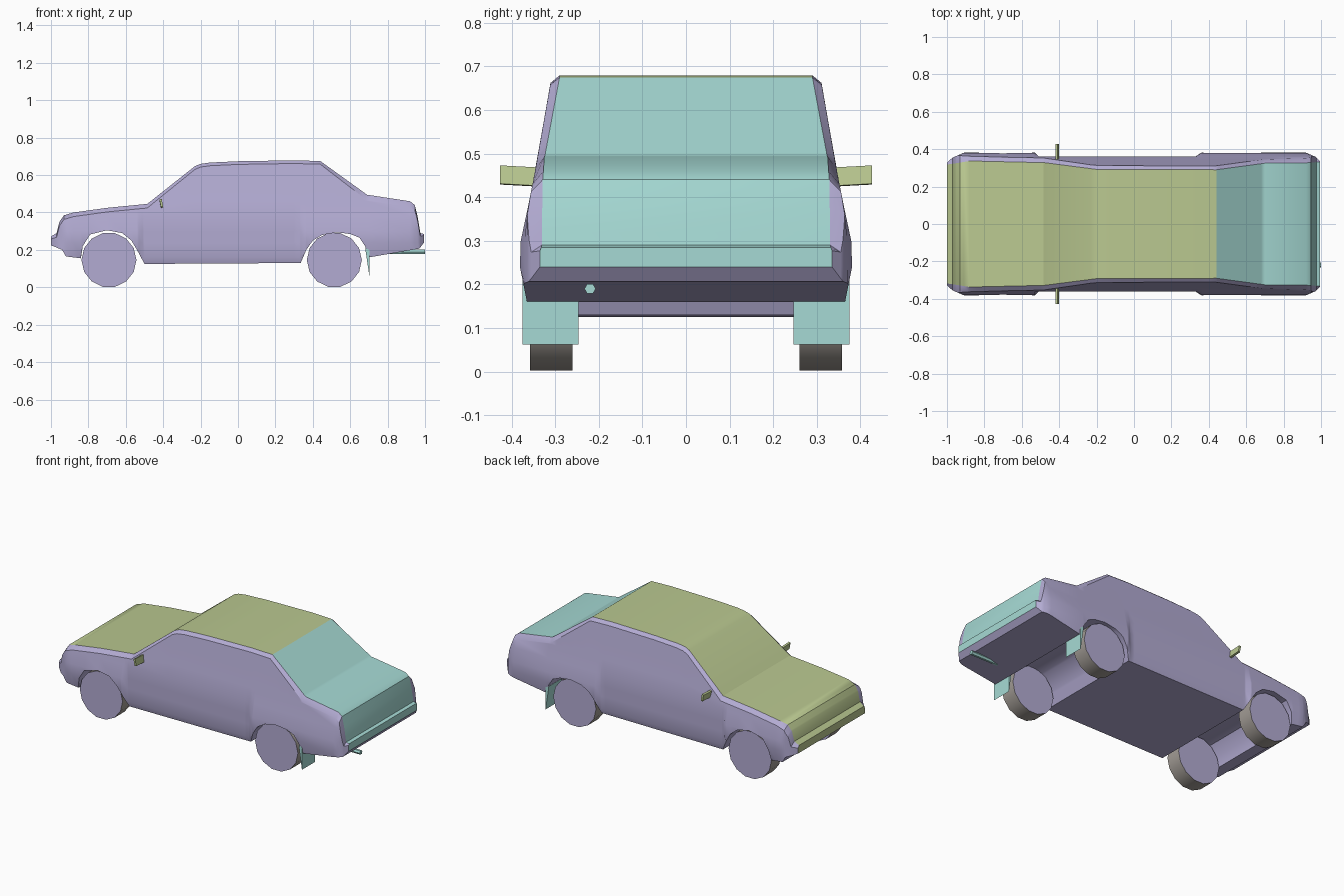
import bpy, bmesh, math

if "Cube" in bpy.data.objects:
    bpy.data.objects.remove(bpy.data.objects["Cube"])

def mat(name, c):
    m = bpy.data.materials.new(name)
    m.diffuse_color = (*c, 1)
    m.use_nodes = True
    m.node_tree.nodes["Principled BSDF"].inputs["Base Color"].default_value = m.diffuse_color
    return m

LAV = mat("lavender", (0.45, 0.41, 0.65))
OLIVE = mat("olive green", (0.49, 0.58, 0.28))
TEAL = mat("teal", (0.38, 0.70, 0.66))
TREAD = mat("tyre grey", (0.36, 0.33, 0.30))

def lerp(table, x):
    if x <= table[0][0]:
        return table[0][1]
    for (a, va), (b, vb) in zip(table, table[1:]):
        if x <= b:
            return va + (vb - va) * (x - a) / (b - a)
    return table[-1][1]

def finish(name, bm, mats, smooth=None):
    bmesh.ops.recalc_face_normals(bm, faces=bm.faces)
    me = bpy.data.meshes.new(name)
    bm.to_mesh(me)
    bm.free()
    for m in mats:
        me.materials.append(m)
    ob = bpy.data.objects.new(name, me)
    bpy.context.collection.objects.link(ob)
    if smooth:
        bpy.ops.object.select_all(action='DESELECT')
        bpy.context.view_layer.objects.active = ob
        ob.select_set(True)
        bpy.ops.object.shade_smooth_by_angle(angle=math.radians(smooth))
    return ob

# Body outline: upper and lower edge heights along the length
TOP = [(-1, .272), (-.97, .29), (-.955, .35), (-.93, .385), (-.88, .4), (-.7, .425),
       (-.485, .446), (-.23, .648), (-.2, .66), (-.15, .667), (0, .674), (.3, .679),
       (.44, .675), (.69, .495), (.92, .46), (.945, .44), (.96, .38), (.975, .29), (.995, .285)]
LOW = [(-1, .225), (-.94, .2), (-.92, .165), (-.84, .155), (-.83, .22), (-.79, .283),
       (-.7, .305), (-.62, .29), (-.57, .25), (-.54, .2), (-.5, .125), (.335, .13),
       (.365, .2), (.4, .25), (.45, .28), (.53, .294), (.6, .285), (.65, .265),
       (.68, .22), (.7, .16), (.97, .207), (.995, .24)]
# Widths: by height, by position along the car, and of the top panel
SIDE = [(.125, .35), (.16, .365), (.24, .381), (.3, .379), (.38, .362), (.46, .346), (.66, .311)]
PLAN = [(-1, .328), (-.97, .355), (-.91, .381), (-.53, .381), (-.51, .362), (.33, .362),
        (.36, .381), (.92, .381), (.97, .36), (.995, .335)]
PANEL = [(-1, .318), (-.95, .325), (-.88, .337), (-.48, .328), (-.2, .292), (.44, .29),
         (.7, .325), (.92, .327), (.995, .332)]
DROP = [(-.5, .022), (-.2, .017), (.44, .017), (.7, .03), (.94, .03), (.995, .008)]
LEVELS = [.16, .24, .3, .38, .46]

bm = bmesh.new()
rings = []
for x in sorted({p[0] for t in (TOP, LOW, PLAN, PANEL) for p in t}):
    zt, zb = lerp(TOP, x), lerp(LOW, x)
    zs = zt - min(lerp(DROP, x), (zt - zb) * .3)
    heights = [zb] + [min(max(l, zb), zs) for l in LEVELS] + [zs]
    half = [(min(lerp(SIDE, z), lerp(PLAN, x)), z) for z in heights]
    half.append((lerp(PANEL, x), zt))
    pts = half + [(-y, z) for y, z in reversed(half)]
    rings.append([bm.verts.new((x, y, z)) for y, z in pts])
n = len(rings[0])
for a, b in zip(rings, rings[1:]):
    for i in range(n):
        j = (i + 1) % n
        f = bm.faces.new((a[i], a[j], b[j], b[i]))
        if i == n // 2 - 1:                       # top panel, front and rear colour
            f.material_index = 1 if b[0].co.x < .445 else 2
bm.faces.new(rings[0]).material_index = 1
bm.faces.new(rings[-1]).material_index = 2
bmesh.ops.remove_doubles(bm, verts=bm.verts, dist=.0005)
finish("car_body", bm, [LAV, OLIVE, TEAL], 32)

# Cylinder helper, axis 'X' or 'Y'
def cylinder(name, loc, r, depth, sides, axis, mats, smooth=None):
    bm = bmesh.new()
    bmesh.ops.create_cone(bm, cap_ends=True, segments=sides, radius1=r, radius2=r, depth=depth)
    for f in bm.faces:
        f.material_index = 1 if len(mats) > 1 and abs(f.normal.z) < .5 else 0
    for v in bm.verts:
        x, y, z = v.co
        v.co = (y, z, x) if axis == 'Y' else (z, y, x)
    ob = finish(name, bm, mats, smooth)
    ob.location = loc
    return ob

# Extruded outline helper: (x, z) outline between two y values
def slab(name, outline, y0, y1, m, lift=0):
    bm = bmesh.new()
    a = [bm.verts.new((x, y0, z)) for x, z in outline]
    b = [bm.verts.new((x, y1, z + lift)) for x, z in outline]
    bm.faces.new(a)
    bm.faces.new(b)
    for i in range(len(a)):
        j = (i + 1) % len(a)
        bm.faces.new((a[i], a[j], b[j], b[i]))
    finish(name, bm, [m])

for s, side in ((-1, "right"), (1, "left")):
    # Wheels
    for x, end in ((-.69, "front"), (.515, "rear")):
        cylinder(f"{end}_{side}_wheel", (x, s * .309, .146), .147, .097, 14, 'Y', [LAV, TREAD], 35)
    # Door mirrors
    slab(f"{side}_mirror", [(-.42, .465), (-.408, .468), (-.4, .426), (-.412, .424)],
         s * .335, s * .427, OLIVE, .005)
    # Mud flaps behind the rear wheels
    slab(f"{side}_mud_flap", [(.68, .21), (.702, .2), (.702, .062)], s * .247, s * .375, TEAL)

# Exhaust pipe
cylinder("exhaust_pipe", (.85, -.22, .19), .013, .3, 6, 'X', [TEAL])
